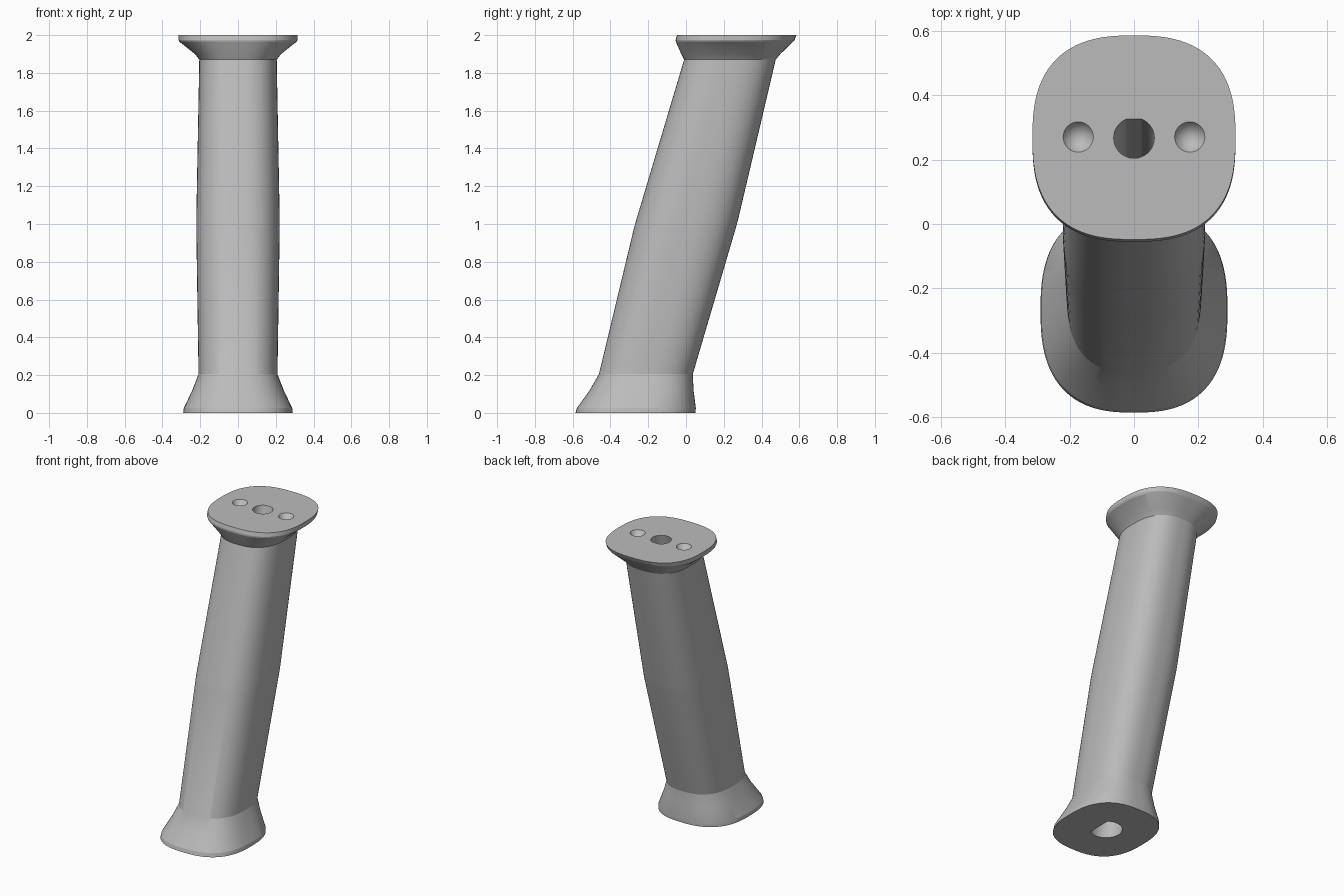
import bpy, bmesh, math
from mathutils import Vector, Matrix

cube = bpy.data.objects.get("Cube")
if cube:
    bpy.data.objects.remove(cube, do_unlink=True)

LEAN = 0.267
SEGMENTS = 112

grey = bpy.data.materials.new("plain_grey")
grey.use_nodes = True
grey.diffuse_color = (0.5, 0.5, 0.5, 1)
grey.node_tree.nodes["Principled BSDF"].inputs["Base Color"].default_value = (0.5, 0.5, 0.5, 1)


def new_object(name, bm):
    bmesh.ops.recalc_face_normals(bm, faces=bm.faces)
    mesh = bpy.data.meshes.new(name)
    bm.to_mesh(mesh)
    bm.free()
    mesh.materials.append(grey)
    obj = bpy.data.objects.new(name, mesh)
    bpy.context.collection.objects.link(obj)
    return obj


def loft(bm, rings):
    loops = [[bm.verts.new(p) for p in ring] for ring in rings]
    for a, b in zip(loops, loops[1:]):
        for i in range(len(a)):
            j = (i + 1) % len(a)
            bm.faces.new((a[i], a[j], b[j], b[i]))
    bm.faces.new(loops[0][::-1])
    bm.faces.new(loops[-1])


def rounded_section(z, half_x, front, back, power):
    mid, half_y = (front + back) / 2, (back - front) / 2
    ring = []
    for i in range(SEGMENTS):
        a = math.tau * i / SEGMENTS
        c, s = math.cos(a), math.sin(a)
        # superellipse in polar form keeps the points evenly spread
        r = (abs(c) ** power + abs(s) ** power) ** (-1 / power)
        ring.append((half_x * r * c, mid + half_y * r * s, z))
    return ring


# Leaning grip with flared foot and top flange: z, half width, front y, back y, squareness
sections = [
    (0.0, 0.29, -0.585, 0.05, 2.6),
    (0.025, 0.287, -0.578, 0.052, 2.6),
    (0.12, 0.242, -0.51, 0.04, 2.6),
    (0.205, 0.209, -0.461, 0.036, 2.6),
    (0.98, 0.221, -0.275, 0.264, 2.6),
    (1.02, 0.221, -0.264, 0.275, 2.6),
    (1.87, 0.205, -0.01, 0.475, 2.6),
    (1.9, 0.228, -0.025, 0.5, 2.6),
    (1.965, 0.31, -0.054, 0.567, 2.6),
    (1.975, 0.315, -0.055, 0.575, 2.6),
    (2.0, 0.315, -0.048, 0.585, 2.6),
]
bm = bmesh.new()
loft(bm, [rounded_section(*s) for s in sections])
grip = new_object("grip_body", bm)


def cut(name, bm):
    cutter = new_object(name, bm)
    cutter.hide_render = True
    cutter.hide_viewport = True
    cutter.display_type = 'WIRE'
    mod = grip.modifiers.new(name, 'BOOLEAN')
    mod.operation = 'DIFFERENCE'
    mod.solver = 'EXACT'
    mod.object = cutter


def d_bore(name, radius, flat, turn, z_open, z_end):
    # D-shaped bore following the lean of the grip
    bm = bmesh.new()
    rings = []
    for z in (z_open, z_end):
        ring = []
        for i in range(48):
            a = math.tau * i / 48
            p = Vector((min(radius * math.cos(a), flat), radius * math.sin(a), 0))
            ring.append(Matrix.Rotation(turn, 3, 'Z') @ p + Vector((0, LEAN * (z - 1), z)))
        rings.append(ring)
    loft(bm, rings)
    cut(name, bm)


d_bore("top_bore_cutter", 0.063, 0.059, math.pi / 2, 2.02, 1.4)
d_bore("foot_bore_cutter", 0.1, 0.057, 0, -0.02, 0.75)

# Conical screw seats either side of the top bore
for side, name in ((1, "left_seat_cutter"), (-1, "right_seat_cutter")):
    bm = bmesh.new()
    depth = 0.07
    extra = 1.2
    bmesh.ops.create_cone(bm, cap_ends=True, segments=32, radius1=0, radius2=0.047 * extra,
                          depth=depth * extra,
                          matrix=Matrix.Translation((side * 0.173, 0.27, 2 - depth + depth * extra / 2)))
    bmesh.ops.remove_doubles(bm, verts=bm.verts, dist=0.00001)
    cut(name, bm)

# Bake the cuts, then smooth the curved faces
bpy.context.view_layer.update()
baked = bpy.data.meshes.new_from_object(
    grip.evaluated_get(bpy.context.evaluated_depsgraph_get()))
grip.modifiers.clear()
grip.data = baked
for obj in [o for o in bpy.context.collection.objects if o.name.endswith("_cutter")]:
    bpy.data.objects.remove(obj, do_unlink=True)
bpy.ops.object.select_all(action='DESELECT')
grip.select_set(True)
bpy.context.view_layer.objects.active = grip
bpy.ops.object.shade_smooth_by_angle(angle=math.radians(18))
